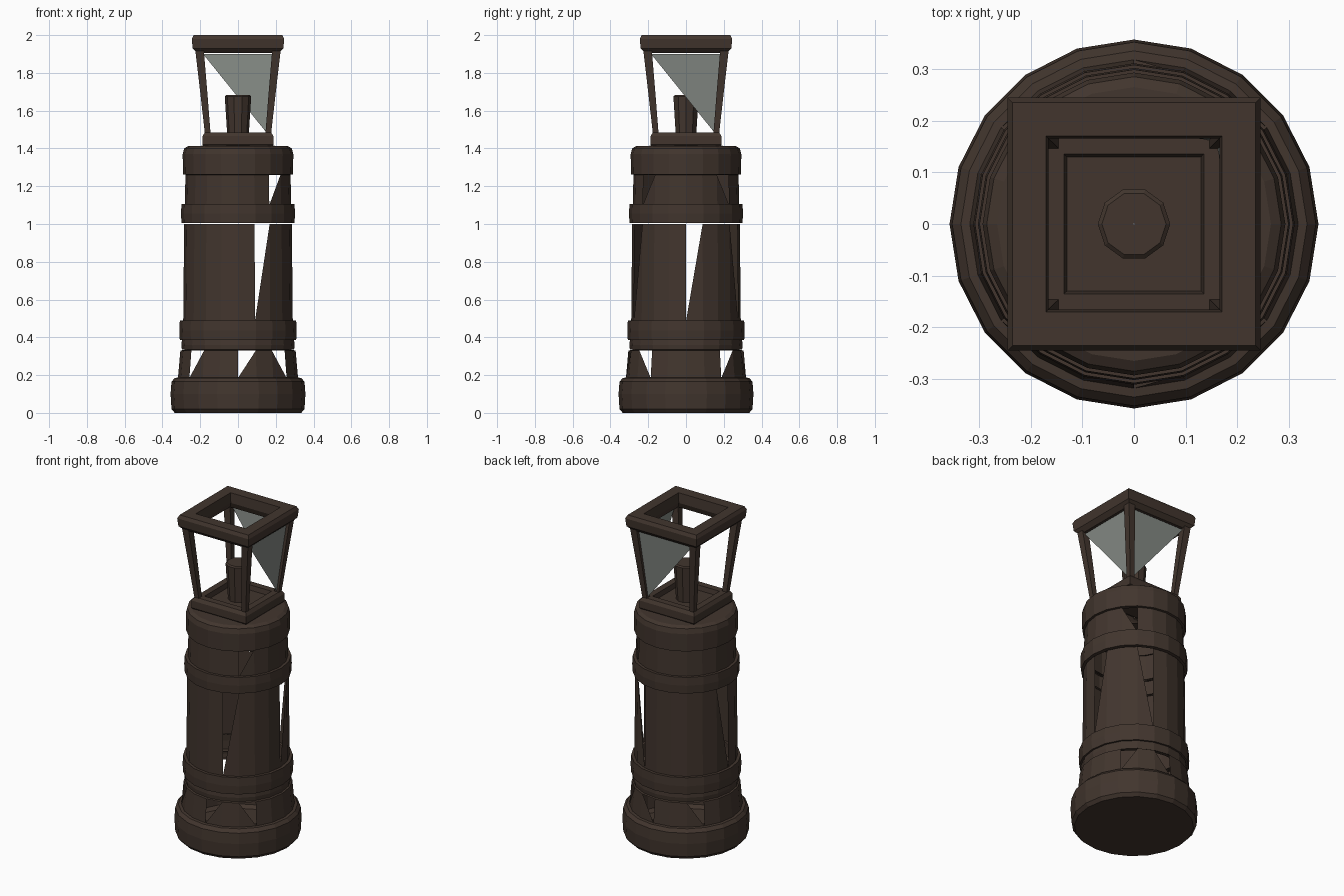
import bpy, math

if "Cube" in bpy.data.objects:
    bpy.data.objects.remove(bpy.data.objects["Cube"])

def mat(name, col):
    m = bpy.data.materials.new(name)
    m.diffuse_color = (*col, 1)
    m.use_nodes = True
    m.node_tree.nodes["Principled BSDF"].inputs["Base Color"].default_value = m.diffuse_color
    return m

BROWN = mat("dark_bronze", (0.054, 0.036, 0.027))
GREY = mat("grey_glass", (0.23, 0.25, 0.23))

def make(name, verts, faces, material=BROWN):
    me = bpy.data.meshes.new(name)
    me.from_pydata(verts, [], faces)
    me.materials.append(material)
    ob = bpy.data.objects.new(name, me)
    bpy.context.collection.objects.link(ob)
    return ob

def lathe(name, profile, sides=20, closed=False, holes=None):
    """Spin (radius, z) points, bottom to top. sides=4 gives a square whose
    radius is the half width. holes: {segment: corner to drop} breaks wall 0."""
    k, off = (math.sqrt(2), math.pi / 4) if sides == 4 else (1, 0)
    verts = [(r * k * math.cos(off + math.tau * i / sides),
              r * k * math.sin(off + math.tau * i / sides), z)
             for r, z in profile for i in range(sides)]
    n, faces = len(profile), []
    for j in range(n if closed else n - 1):
        a, b = j * sides, ((j + 1) % n) * sides
        for i in range(sides):
            i2 = (i + 1) % sides
            f = [a + i, a + i2, b + i2, b + i]
            if holes and j == 0 and i in holes:
                f.pop(holes[i])
            faces.append(f)
    return make(name, verts, faces)

# round base and broken skirt
lathe("base", [(0.001, 0.0), (0.335, 0.0), (0.352, 0.02), (0.357, 0.10), (0.352, 0.165),
               (0.335, 0.185), (0.29, 0.19)])
lathe("skirt", [(0.318, 0.185), (0.305, 0.33), (0.28, 0.335)],
      holes={15: 3, 4: 2, 17: 2, 2: 3, 12: 3, 7: 2})

# main column with torn panels
lathe("column", [(0.29, 0.485), (0.285, 1.0)], holes={0: 3, 9: 2, 3: 2, 16: 3})
lathe("column_neck", [(0.282, 1.1), (0.278, 1.26)], holes={2: 2, 17: 3})

# raised bands
def band(name, r, z0, z1, inner=0.275):
    lathe(name, [(inner, z0), (r, z0), (r + 0.003, (z0 + z1) / 2), (r, z1), (inner, z1)])

band("lower_band", 0.297, 0.335, 0.385)
band("middle_band", 0.308, 0.385, 0.488)
band("upper_band", 0.299, 1.005, 1.105)

# shoulder cap
lathe("shoulder_cap", [(0.27, 1.26), (0.291, 1.262), (0.293, 1.37), (0.285, 1.40),
                       (0.265, 1.412), (0.17, 1.415)])

# square lantern foot
lathe("lantern_foot", [(0.18, 1.41), (0.188, 1.42), (0.188, 1.465), (0.175, 1.485),
                       (0.135, 1.485), (0.13, 1.455), (0.001, 1.455)], sides=4)

# square top rim, open in the middle
lathe("top_rim", [(0.215, 1.905), (0.24, 1.93), (0.245, 1.98), (0.235, 2.0),
                  (0.17, 2.0), (0.165, 1.94), (0.18, 1.905)], sides=4, closed=True)

# four flaring corner posts
def post(name, sx, sy):
    v = []
    for outer, w, z in ((0.175, 0.03, 1.475), (0.198, 0.037, 1.68), (0.226, 0.045, 1.92)):
        v += [(sx * (outer - dx), sy * (outer - dy), z)
              for dx, dy in ((0, 0), (w, 0), (w, w), (0, w))]
    f = [(a + i, a + (i + 1) % 4, a + 4 + (i + 1) % 4, a + 4 + i)
         for a in (0, 4) for i in range(4)]
    if sx * sy > 0:
        pass
    else:
        f = [q[::-1] for q in f]
    make(name, v, f)

for sx in (-1, 1):
    for sy in (-1, 1):
        post(f"post_{'right' if sx > 0 else 'left'}_{'back' if sy > 0 else 'front'}", sx, sy)

# broken glass left in the back and right openings
tri = [(-0.185, 0.205, 1.9), (0.185, 0.205, 1.9), (0.15, 0.162, 1.485)]
make("back_glass", tri, [(0, 1, 2)], GREY)
make("right_glass", [(y, x, z) for x, y, z in tri], [(0, 2, 1)], GREY)

# lamp burner
lathe("burner", [(0.056, 1.455), (0.07, 1.675), (0.062, 1.682), (0.001, 1.682)], sides=10)
